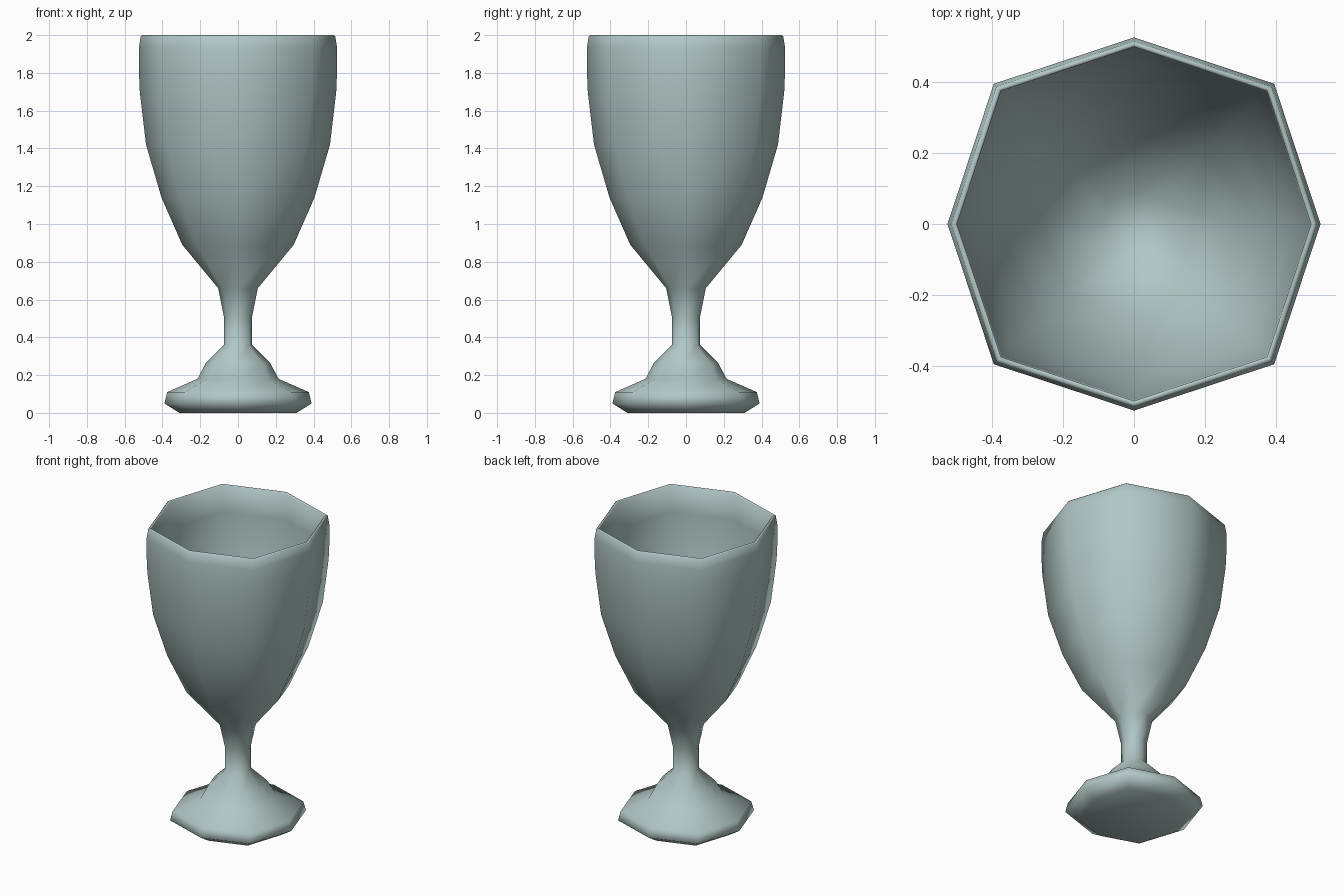
import bpy
import bmesh
from math import sin, cos, pi

if "Cube" in bpy.data.objects:
    bpy.data.objects.remove(bpy.data.objects["Cube"], do_unlink=True)

SIDES = 8
DIAGONAL = 1.063  # diagonal corners stand out a little further

# Outline as (radius, height), from under the foot, up the outside and down the inside
foot = [(0.31, 0.0), (0.39, 0.05), (0.375, 0.11), (0.215, 0.18), (0.17, 0.265)]
stem = [(0.075, 0.36), (0.075, 0.51), (0.105, 0.66)]
bowl = [(0.295, 0.89), (0.405, 1.14), (0.487, 1.42), (0.52, 1.70), (0.525, 1.82)]
rim = [(0.525, 1.93), (0.515, 1.993), (0.507, 2.0), (0.498, 1.993)]
inside = [(0.495, 1.82), (0.49, 1.70), (0.455, 1.42), (0.375, 1.15),
          (0.265, 0.92), (0.09, 0.72)]
profile = foot + stem + bowl + rim + inside


def ring(bm, radius, height):
    """One eight-cornered loop of vertices."""
    verts = []
    for i in range(SIDES):
        a = 2 * pi * i / SIDES
        r = radius * (DIAGONAL if i % 2 else 1)
        verts.append(bm.verts.new((r * cos(a), r * sin(a), height)))
    return verts


# Goblet body
bm = bmesh.new()
rings = [ring(bm, r, z) for r, z in profile]
for low, high in zip(rings, rings[1:]):
    for i in range(SIDES):
        j = (i + 1) % SIDES
        bm.faces.new((low[i], low[j], high[j], high[i]))

# Flat underside and floor of the bowl
bm.faces.new(rings[0][::-1])
bm.faces.new(rings[-1])
bmesh.ops.recalc_face_normals(bm, faces=bm.faces)
for face in bm.faces:
    face.smooth = True

mesh = bpy.data.meshes.new("goblet")
bm.to_mesh(mesh)
bm.free()

# Pale grey-green metal colour
color = (0.44, 0.57, 0.56, 1.0)
mat = bpy.data.materials.new("pale_grey_green")
mat.use_nodes = True
mat.diffuse_color = color
mat.node_tree.nodes["Principled BSDF"].inputs["Base Color"].default_value = color
mesh.materials.append(mat)

goblet = bpy.data.objects.new("goblet", mesh)
bpy.context.collection.objects.link(goblet)
